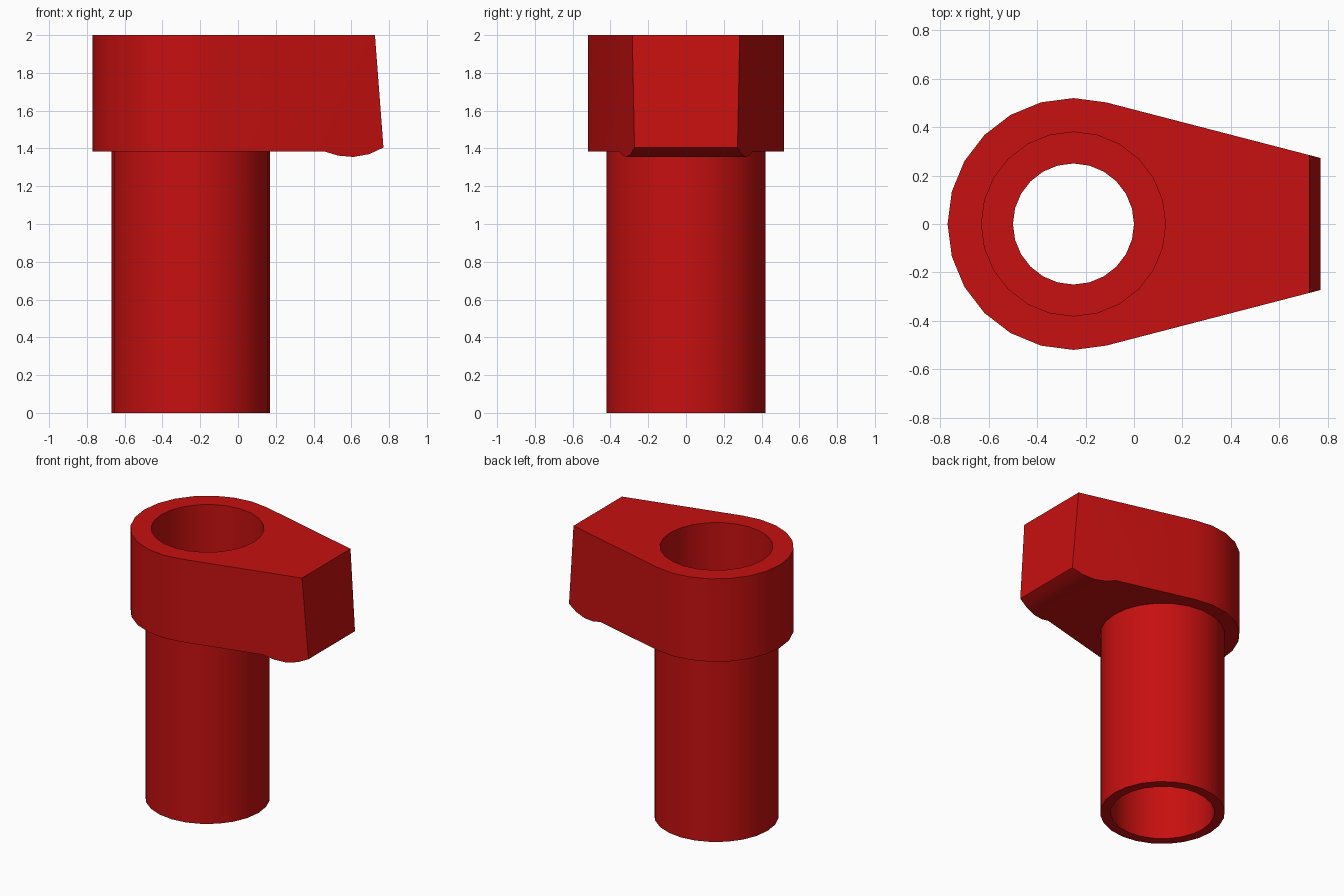
import bpy, bmesh, math
from mathutils import Vector

cube = bpy.data.objects.get("Cube")
if cube:
    bpy.data.objects.remove(cube, do_unlink=True)

CX = -0.25      # axis of the tube
SEG = 24

red = bpy.data.materials.new("red")
red.use_nodes = True
colour = (0.57, 0.005, 0.005, 1)
red.diffuse_color = colour
red.node_tree.nodes["Principled BSDF"].inputs["Base Color"].default_value = colour


def prism(name, points, offset):
    """Extrude a closed polygon of 3D points along an offset."""
    bm = bmesh.new()
    face = bm.faces.new([bm.verts.new(p) for p in points])
    ext = bmesh.ops.extrude_face_region(bm, geom=[face])
    moved = [g for g in ext["geom"] if isinstance(g, bmesh.types.BMVert)]
    bmesh.ops.translate(bm, verts=moved, vec=Vector(offset))
    bmesh.ops.recalc_face_normals(bm, faces=bm.faces)
    mesh = bpy.data.meshes.new(name)
    bm.to_mesh(mesh)
    bm.free()
    mesh.materials.append(red)
    obj = bpy.data.objects.new(name, mesh)
    bpy.context.collection.objects.link(obj)
    return obj


def circle(r, z, start=0, end=SEG):
    step = math.tau / SEG
    return [(CX + r * math.cos(i * step), r * math.sin(i * step), z)
            for i in range(start, end)]


def cylinder(name, r, z0, z1):
    return prism(name, circle(r, z0), (0, 0, z1 - z0))


def combine(obj, tool, operation):
    """Apply a boolean and discard the tool."""
    mod = obj.modifiers.new(operation, 'BOOLEAN')
    mod.operation, mod.object, mod.solver = operation, tool, 'EXACT'
    bpy.ops.object.select_all(action='DESELECT')
    bpy.context.view_layer.objects.active = obj
    obj.select_set(True)
    bpy.ops.object.modifier_apply(modifier=mod.name)
    bpy.data.objects.remove(tool, do_unlink=True)


# Head: round at the tube, tapering along tangents towards +x
outline = circle(0.52, 1.2, 5, 20) + [(0.9, -0.239, 1.2), (0.9, 0.239, 1.2)]
body = prism("tube_with_lever_head", outline, (0, 0, 1))

# Side profile: flat top, sloped end, rounded lip below
side = [(-0.9, 1.385), (0.455, 1.385), (0.53, 1.362), (0.61, 1.355),
        (0.695, 1.37), (0.77, 1.405), (0.725, 2.0), (-0.9, 2.0)]
combine(body, prism("side_profile", [(x, -0.8, z) for x, z in side], (0, 1.6, 0)), 'INTERSECT')

# Tube below the head
combine(body, cylinder("tube", 0.42, 0, 1.6), 'UNION')

# Stepped bore: wide at the top, narrow at an inner ledge, medium below
for name, r, z0, z1 in (("top_bore", 0.38, 1.385, 2.2),
                        ("ledge_bore", 0.25, 1.2, 1.5),
                        ("bottom_bore", 0.35, -0.2, 1.28)):
    combine(body, cylinder(name, r, z0, z1), 'DIFFERENCE')

bpy.ops.object.shade_smooth_by_angle(angle=math.radians(32))
